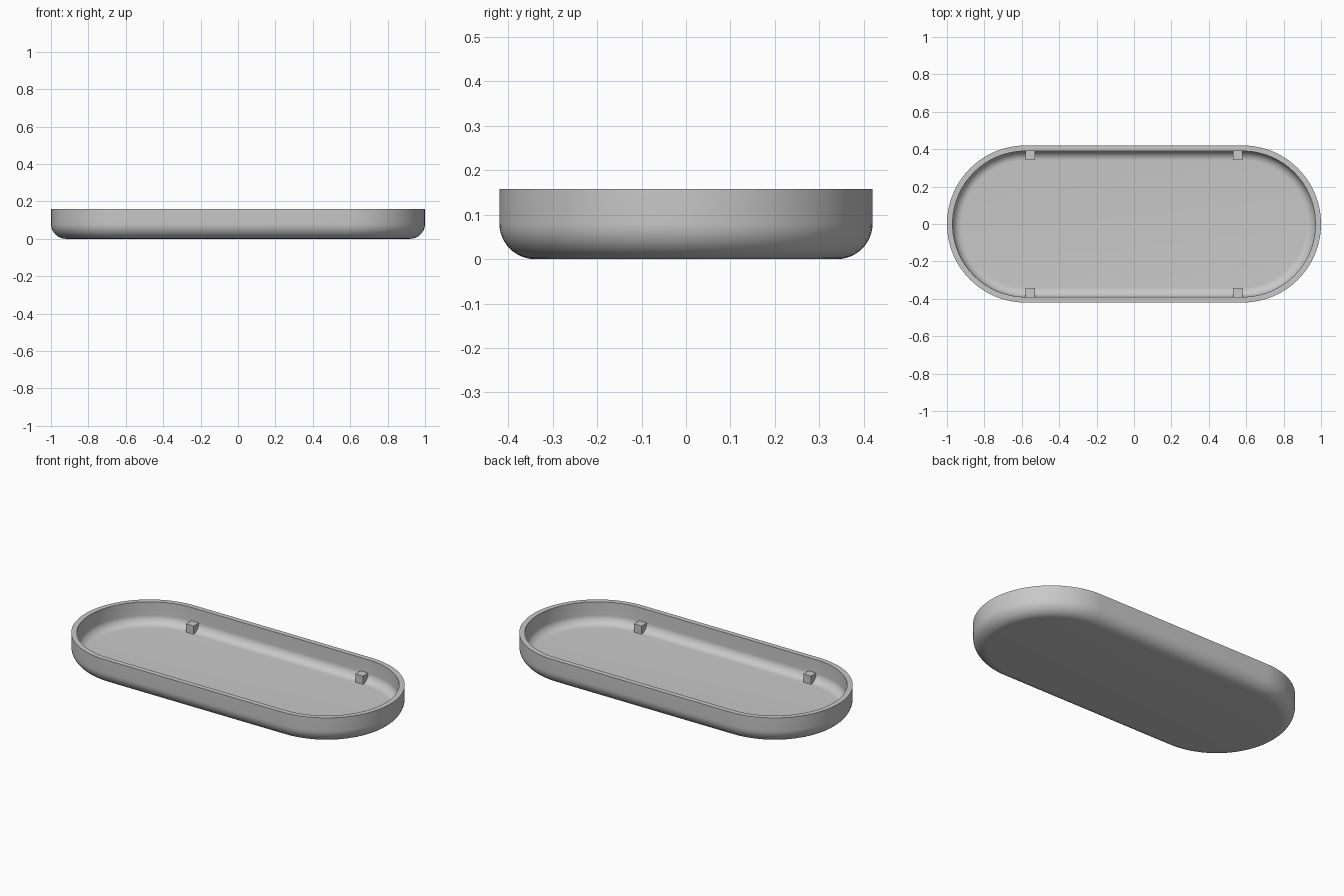
import bpy
import bmesh
from math import sin, cos, pi, radians

cube = bpy.data.objects.get("Cube")
if cube:
    bpy.data.objects.remove(cube, do_unlink=True)

HALF_STRAIGHT, RADIUS = 0.58, 0.42
HEIGHT, WALL, FILLET = 0.158, 0.03, 0.08
ARC_STEPS, FILLET_STEPS = 48, 12

grey = bpy.data.materials.new("plain grey")
grey.use_nodes = True
colour = (0.58, 0.58, 0.58, 1)
grey.diffuse_color = colour
grey.node_tree.nodes["Principled BSDF"].inputs["Base Color"].default_value = colour


def finish(name, bm):
    bmesh.ops.recalc_face_normals(bm, faces=bm.faces)
    mesh = bpy.data.meshes.new(name)
    bm.to_mesh(mesh)
    bm.free()
    obj = bpy.data.objects.new(name, mesh)
    mesh.materials.append(grey)
    bpy.context.collection.objects.link(obj)
    return obj


def stadium(bm, inset, z):
    """Ring of vertices: two half circles joined by straight sides."""
    r = RADIUS - inset
    ring = []
    for side in (1, -1):
        for i in range(ARC_STEPS + 1):
            a = -pi / 2 + pi * i / ARC_STEPS
            ring.append(bm.verts.new((side * (HALF_STRAIGHT + r * cos(a)), side * r * sin(a), z)))
    return ring


def fillet(offset):
    """Quarter round from flat bottom to upright wall, as (inset, z) pairs."""
    r = FILLET - offset
    angles = [pi / 2 * i / FILLET_STEPS for i in range(FILLET_STEPS + 1)]
    return [(FILLET - r * sin(a), FILLET - r * cos(a)) for a in angles]


# Tray shell: outside from the base up, over the rim, inside down to the floor
profile = fillet(0) + [(0, HEIGHT), (WALL, HEIGHT)] + fillet(WALL)[::-1]
bm = bmesh.new()
rings = [stadium(bm, inset, z) for inset, z in profile]
for low, high in zip(rings, rings[1:]):
    for i in range(len(low)):
        j = (i + 1) % len(low)
        bm.faces.new((low[i], low[j], high[j], high[i]))
bm.faces.new(rings[0])
bm.faces.new(rings[-1])
tray = finish("tray", bm)
bpy.ops.object.select_all(action="DESELECT")
tray.select_set(True)
bpy.context.view_layer.objects.active = tray
bpy.ops.object.shade_smooth_by_angle(angle=radians(30))

# Four small stop blocks against the long walls
SIZE = 0.05
for x_side, x_name in ((1, "left"), (-1, "right")):
    for y_side, y_name in ((1, "back"), (-1, "front")):
        bm = bmesh.new()
        bmesh.ops.create_cube(bm, size=SIZE)
        block = finish(f"stop_block_{y_name}_{x_name}", bm)
        block.location = (x_side * 0.555, y_side * (RADIUS - WALL - SIZE / 2 + 0.001), WALL + SIZE / 2 - 0.001)
